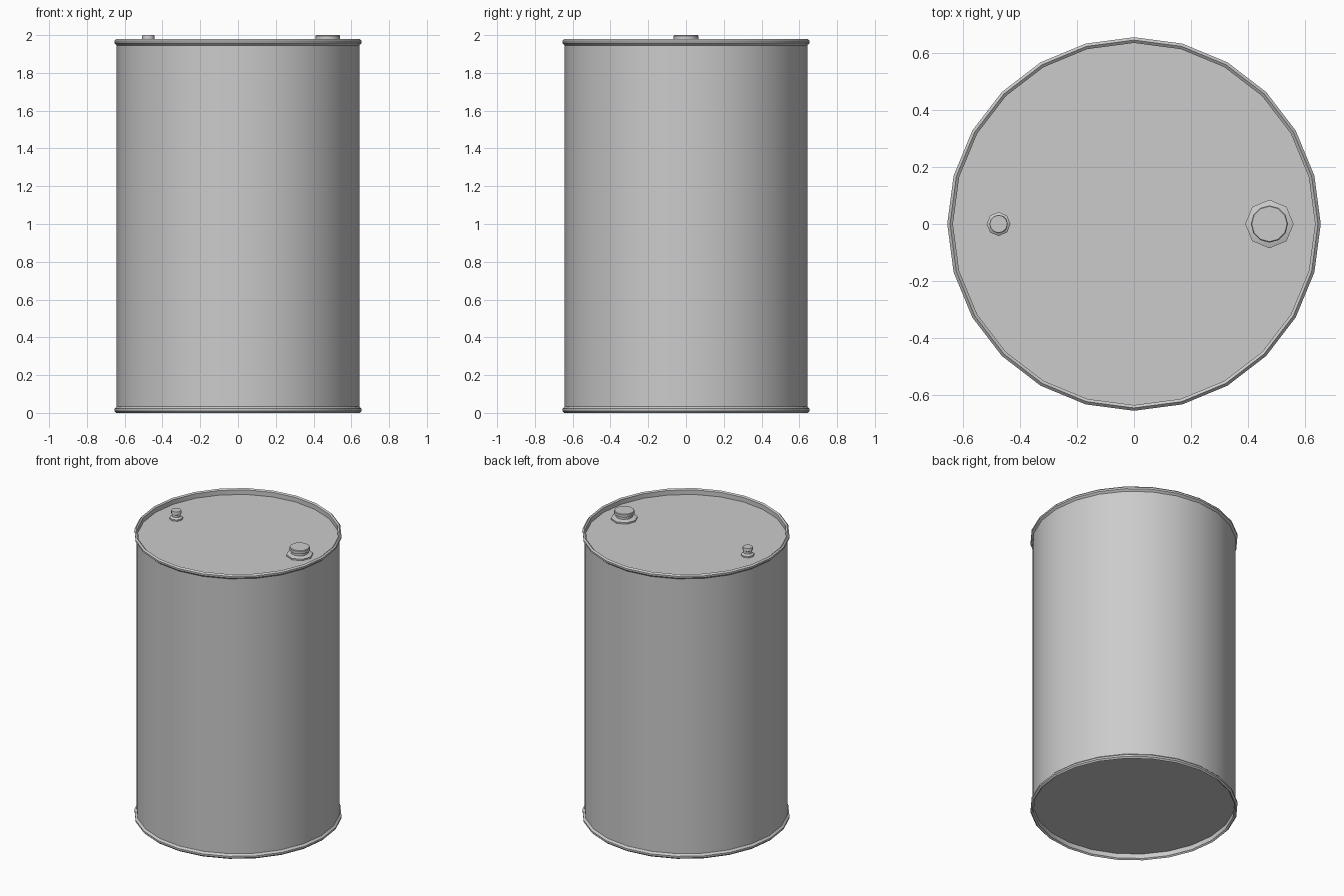
import bpy, bmesh
from math import cos, sin, tau

if "Cube" in bpy.data.objects:
    bpy.data.objects.remove(bpy.data.objects["Cube"])

def lathe(name, profile, sides, x=0.0, angle=0.6):
    """Revolve an (r, z) profile around z; r = 0 ends close the form."""
    bm = bmesh.new()
    rings = []
    for r, z in profile:
        if r == 0:
            rings.append([bm.verts.new((x, 0, z))] * sides)
        else:
            rings.append([bm.verts.new((x + r * cos(tau * i / sides), r * sin(tau * i / sides), z))
                          for i in range(sides)])
    for a, b in zip(rings, rings[1:]):
        for i in range(sides):
            j = (i + 1) % sides
            bm.faces.new(list(dict.fromkeys((a[i], a[j], b[j], b[i]))))
    bmesh.ops.recalc_face_normals(bm, faces=bm.faces)
    me = bpy.data.meshes.new(name)
    bm.to_mesh(me)
    bm.free()
    ob = bpy.data.objects.new(name, me)
    bpy.context.collection.objects.link(ob)
    bpy.ops.object.select_all(action='DESELECT')
    ob.select_set(True)
    bpy.context.view_layer.objects.active = ob
    bpy.ops.object.shade_smooth_by_angle(angle=angle)
    return ob

# Drum: recessed base, lower rolled rim, wall, upper rolled rim, recessed lid
LID, TOP = 1.94, 1.98
lower = [(0, 0.04), (0.635, 0.04), (0.635, 0.008), (0.645, 0.0),
         (0.655, 0.01), (0.655, 0.022), (0.642, 0.034)]
upper = [(r, TOP - z) for r, z in reversed(lower)]
lathe("drum_body", lower + upper, 24)

# Bungs: eight-sided flange with a round screw cap
def bung(prefix, x, flange_r, cap_r):
    lathe(prefix + "_flange", [(0, LID), (flange_r, LID), (flange_r, LID + 0.01),
                               (cap_r * 0.85, LID + 0.02), (0, LID + 0.02)], 8, x)
    lathe(prefix + "_cap", [(0, LID + 0.015), (cap_r * 0.85, LID + 0.015), (cap_r * 0.85, 1.975),
                            (cap_r, 1.978), (cap_r, 1.996), (cap_r * 0.95, 2.0), (0, 2.0)], 12, x)

bung("large_bung", 0.475, 0.085, 0.065)
bung("small_bung", -0.475, 0.042, 0.032)
